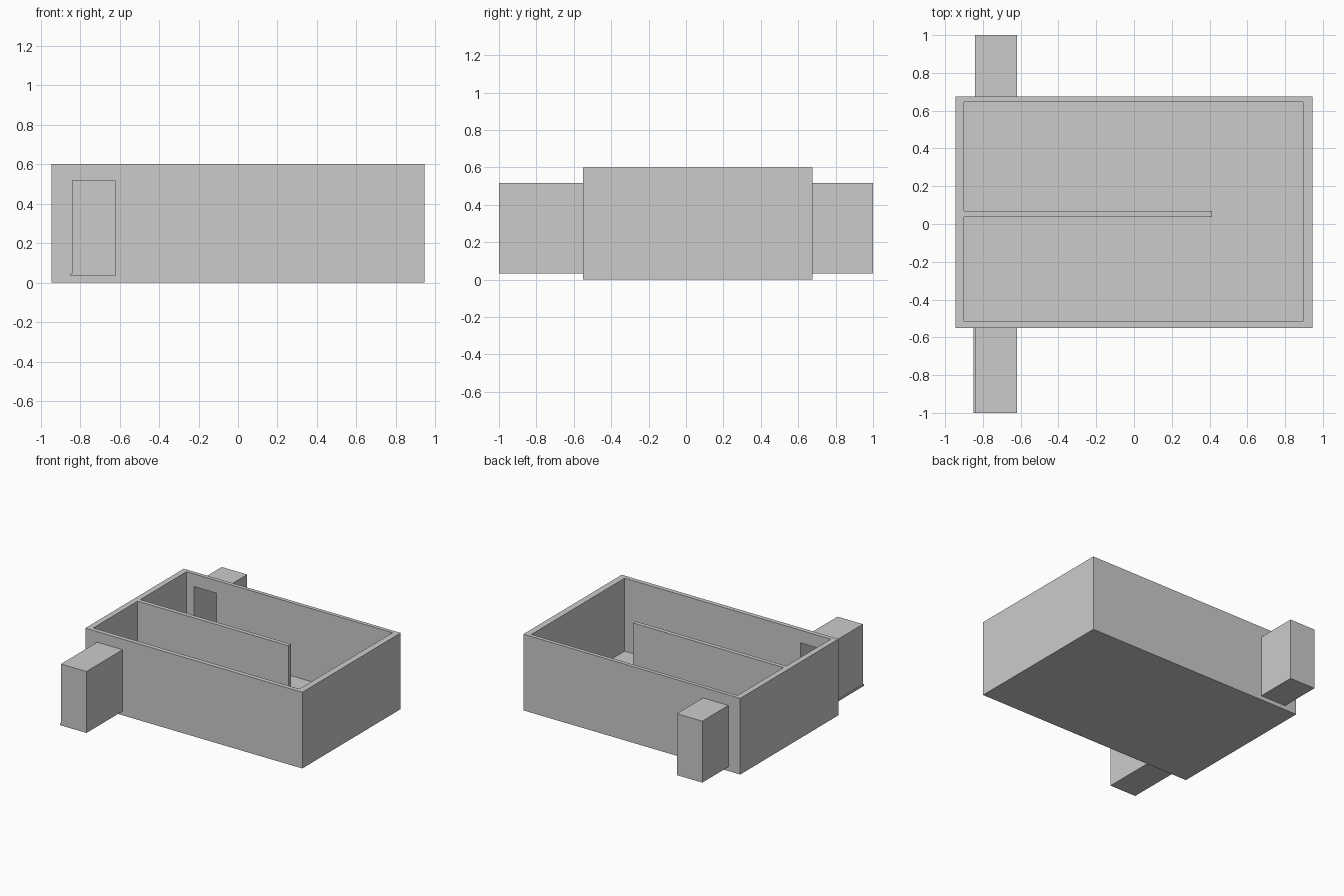
import bpy
import bmesh
from mathutils import Matrix, Vector

if "Cube" in bpy.data.objects:
    bpy.data.objects.remove(bpy.data.objects["Cube"])


def box(name, lo, hi, cutter=False):
    """Axis-aligned box between two opposite corners."""
    lo, hi = Vector(lo), Vector(hi)
    bm = bmesh.new()
    bmesh.ops.create_cube(bm, size=1)
    size = hi - lo
    bm.transform(Matrix.Translation((lo + hi) / 2) @ Matrix.Diagonal((*size, 1)))
    mesh = bpy.data.meshes.new(name)
    bm.to_mesh(mesh)
    bm.free()
    ob = bpy.data.objects.new(name, mesh)
    bpy.context.collection.objects.link(ob)
    if cutter:
        ob.hide_render = True
        ob.display_type = 'WIRE'
    return ob


def cut(ob, cutter):
    mod = ob.modifiers.new("cut_" + cutter.name, 'BOOLEAN')
    mod.operation = 'DIFFERENCE'
    mod.solver = 'EXACT'
    mod.object = cutter


FLOOR = 0.025

# Hollow spaces: main chamber and the passage running into both side boxes
chamber = box("chamber_cutter", (-0.9, -0.515, FLOOR), (0.895, 0.645, 0.8), True)
passage = box("passage_cutter", (-0.835, -0.985, 0.048), (-0.638, 0.985, 0.5), True)

# Open-topped case with a doorway in the front and back walls
case = box("case", (-0.945, -0.55, 0), (0.945, 0.675, 0.6))
cut(case, chamber)
cut(case, passage)

# Dividing wall, free at its right end
box("partition", (-0.9, 0.037, FLOOR), (0.412, 0.07, 0.6))

# Hollow boxes outside the two doorways
front_box = box("front_side_box", (-0.842, -1, 0.033), (-0.62, -0.55, 0.517))
back_box = box("back_side_box", (-0.842, 0.675, 0.033), (-0.62, 1, 0.517))
for side_box in (front_box, back_box):
    cut(side_box, passage)

# Small ledge along the foot of the front box
box("front_box_ledge", (-0.85, -1, 0.033), (-0.842, -0.55, 0.047))
